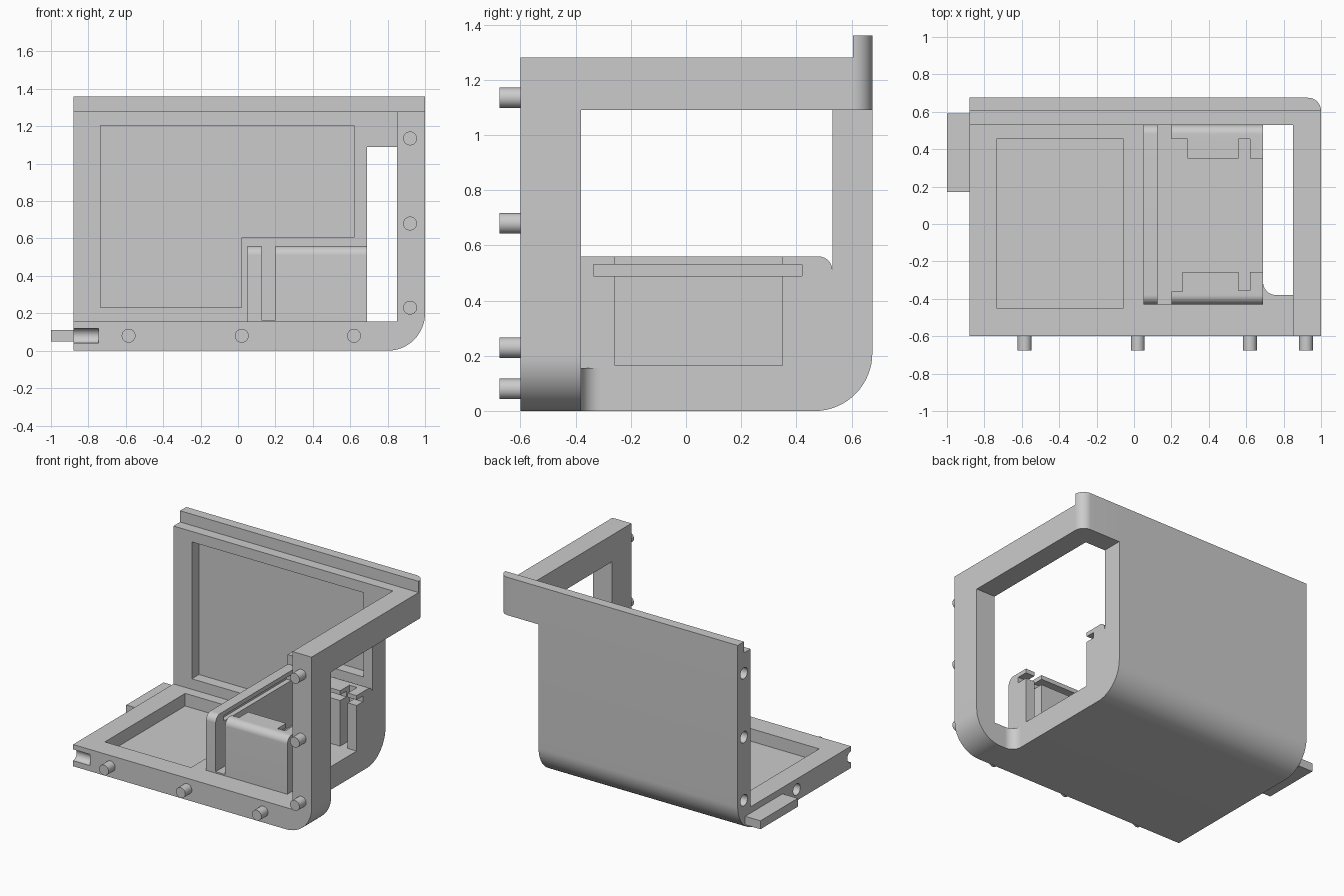
import bpy, bmesh, math
from mathutils import Vector

cube = bpy.data.objects.get("Cube")
if cube:
    bpy.data.objects.remove(cube, do_unlink=True)

GREY = (0.6, 0.6, 0.6, 1.0)
grey = bpy.data.materials.new("plain grey")
grey.use_nodes = True
grey.diffuse_color = GREY
grey.node_tree.nodes["Principled BSDF"].inputs["Base Color"].default_value = GREY


def arc(cu, cv, r, start, end, steps=16):
    """Points of an arc in a 2D profile, angles in degrees."""
    angles = [math.radians(start + (end - start) * i / steps) for i in range(steps + 1)]
    return [(cu + r * math.cos(a), cv + r * math.sin(a)) for a in angles]


def prism(name, axis, profile, lo, hi):
    """Extrude a 2D profile along the named axis."""
    place = {"x": lambda u, v, w: (w, u, v),
             "y": lambda u, v, w: (u, w, v),
             "z": lambda u, v, w: (u, v, w)}[axis]
    bm = bmesh.new()
    face = bm.faces.new([bm.verts.new(place(u, v, lo)) for u, v in profile])
    top = bmesh.ops.extrude_face_region(bm, geom=[face])["geom"]
    shift = Vector(place(0, 0, hi - lo))
    bmesh.ops.translate(bm, vec=shift, verts=[g for g in top if isinstance(g, bmesh.types.BMVert)])
    bmesh.ops.recalc_face_normals(bm, faces=bm.faces)
    mesh = bpy.data.meshes.new(name)
    bm.to_mesh(mesh)
    bm.free()
    mesh.materials.append(grey)
    obj = bpy.data.objects.new(name, mesh)
    bpy.context.collection.objects.link(obj)
    return obj


def box(name, x, y, z):
    return prism(name, "z", [(x[0], y[0]), (x[1], y[0]), (x[1], y[1]), (x[0], y[1])], *z)


def rod(name, axis, u, v, r, lo, hi):
    return prism(name, axis, arc(u, v, r, 0, 360, 32)[:-1], lo, hi)


def activate(obj):
    bpy.ops.object.select_all(action="DESELECT")
    obj.select_set(True)
    bpy.context.view_layer.objects.active = obj


def cut(obj, cutters):
    """Subtract each cutter and discard it."""
    for cutter in cutters:
        activate(obj)
        mod = obj.modifiers.new("cut", "BOOLEAN")
        mod.operation = "DIFFERENCE"
        mod.solver = "EXACT"
        mod.object = cutter
        bpy.ops.object.modifier_apply(modifier=mod.name)
        bpy.data.objects.remove(cutter, do_unlink=True)


LEFT_END, WALL_END, RIGHT_END = -0.88, 0.69, 1.0
FRONT, WALL, LIP, BACK = -0.6, 0.53, 0.605, 0.675
FLOOR, BAR, LEDGE, TOP = 0.155, 1.09, 1.28, 1.36
SILL = -0.38
POST = 0.85
PEG_HEIGHTS = (0.23, 0.68, 1.135)
parts = []

# Floor and back wall, one L profile with a rounded lower back edge
shell = prism("floor_and_back_wall", "x",
              [(FRONT, 0)] + arc(BACK - 0.21, 0.21, 0.21, -90, 0) +
              [(BACK, TOP), (LIP, TOP), (LIP, LEDGE), (WALL, LEDGE), (WALL, FLOOR), (FRONT, FLOOR)],
              LEFT_END, WALL_END)
wall_panel = [(-0.735, 0.23), (0.02, 0.23), (0.02, 0.605),
              (0.62, 0.605), (0.62, 1.205), (-0.735, 1.205)]
cutters = [box("floor_recess", (-0.735, -0.055), (-0.45, 0.455), (0.065, 0.3)),
           prism("wall_recess", "y", wall_panel, 0.4, WALL + 0.08)]
# Peg sockets in the left end
sockets = [(LIP, z) for z in PEG_HEIGHTS] + [(FRONT, 0.08), (0.01, 0.08)]
cutters += [rod("socket", "x", y, z, 0.04, LEFT_END - 0.1, -0.745) for y, z in sockets]
cut(shell, cutters)
parts.append(shell)

# Front post with its rounded foot
parts.append(prism("front_post", "y",
                   [(WALL_END, 0)] + arc(0.8, 0.2, 0.2, -90, 0) +
                   [(RIGHT_END, LEDGE), (POST, LEDGE), (POST, FLOOR), (WALL_END, FLOOR)],
                   FRONT, SILL))
parts.append(prism("floor_fillet", "z",
                   [(WALL_END, SILL)] + arc(WALL_END + 0.07, SILL + 0.07, 0.07, -90, -180),
                   0, FLOOR))

# Upper side bar and the wall's upper extension with its lip
parts.append(box("side_bar", (POST, RIGHT_END), (SILL, WALL), (BAR, LEDGE)))
parts.append(box("wall_extension", (WALL_END, RIGHT_END), (WALL, LIP), (BAR, LEDGE)))
parts.append(prism("wall_lip", "z",
                   [(WALL_END, LIP)] + arc(RIGHT_END - 0.07, LIP, 0.07, 0, 90) + [(WALL_END, BACK)],
                   BAR, TOP))

# Inner holder with rounded top edges, cross gap, cavity and slots
holder = prism("inner_holder", "x",
               [(-0.43, FLOOR)] + arc(-0.38, 0.51, 0.05, 180, 90) +
               arc(0.48, 0.51, 0.05, 90, 0) + [(WALL, FLOOR)], 0.05, WALL_END)
deep = (0.165, 0.7)
cut(holder, [box("cross_gap", (0.125, 0.2), (-0.6, 0.7), deep),
             box("cavity", (0.15, 0.8), (-0.257, 0.35), deep),
             box("front_step", (0.15, 0.26), (-0.36, -0.2), deep),
             box("back_step", (0.15, 0.285), (0.3, 0.455), deep),
             box("upright_slot", (0.56, 0.62), (-0.355, 0.455), deep),
             box("sliding_slot", (0.09, 0.8), (-0.335, 0.42), (0.49, 0.53))])
parts.append(holder)

# Locating pegs on the front and the tab on the left end
pegs = [(x, 0.08) for x in (-0.585, 0.02, 0.62)] + [(0.92, z) for z in PEG_HEIGHTS]
parts += [rod("front_peg", "y", x, z, 0.037, -0.675, FRONT) for x, z in pegs]
parts.append(box("left_tab", (-1.0, LEFT_END), (0.17, 0.59), (0.05, 0.11)))

for part in parts:
    activate(part)
    bpy.ops.object.shade_smooth_by_angle(angle=math.radians(30))
